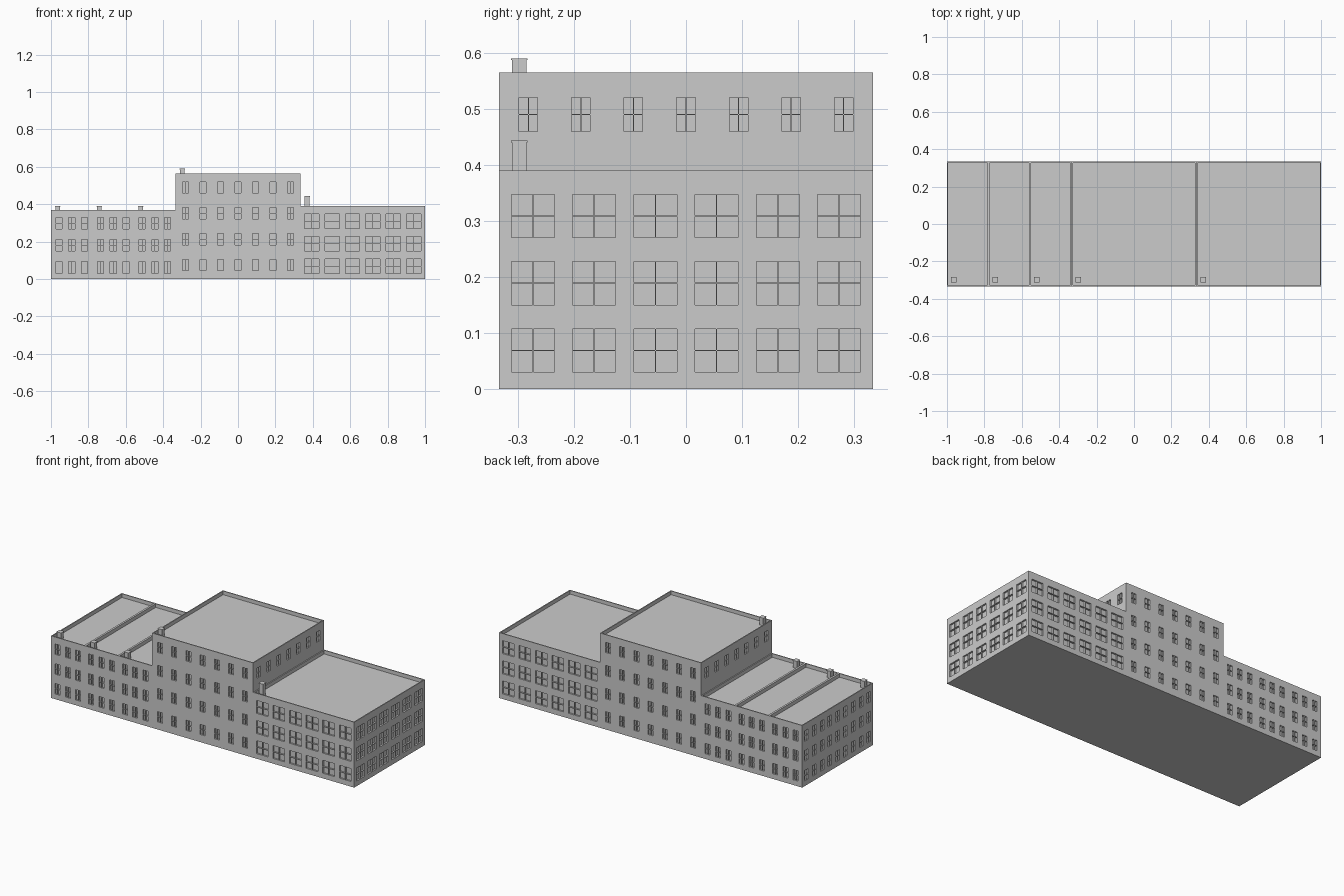
import bpy, bmesh
from mathutils import Vector

if "Cube" in bpy.data.objects:
    bpy.data.objects.remove(bpy.data.objects["Cube"])

D = 1 / 3          # half depth of the building
WALL = 0.006       # parapet thickness
SINK = 0.022       # roof recess below the parapet
REVEAL = 0.010     # window recess
BAR = 0.002        # glazing bar width
UP = Vector((0, 0, 1))


def new_object(name, bm):
    bmesh.ops.remove_doubles(bm, verts=bm.verts, dist=1e-5)
    mesh = bpy.data.meshes.new(name)
    bm.to_mesh(mesh)
    bm.free()
    bpy.context.collection.objects.link(bpy.data.objects.new(name, mesh))


def quad(bm, pts):
    bm.faces.new([bm.verts.new(p) for p in pts])


def spans(count, pitch, size, middle):
    """Window intervals centred on middle."""
    first = middle - pitch * (count - 1) / 2
    return [(first + i * pitch - size / 2, first + i * pitch + size / 2) for i in range(count)]


def facade(bm, origin, along, width, height, cols, rows):
    """Wall with recessed windows and cross-shaped glazing bars."""
    along = Vector(along)
    inward = UP.cross(along)

    def at(u, z, d=0.0):
        return Vector(origin) + along * u + UP * z + inward * d

    def rect(u0, u1, z0, z1, d=0.0):
        quad(bm, [at(u0, z0, d), at(u1, z0, d), at(u1, z1, d), at(u0, z1, d)])

    def reveal(u0, u1, z0, z1, d0, d1):
        c = [(u0, z0), (u1, z0), (u1, z1), (u0, z1)]
        for (a, b), (e, f) in zip(c, c[1:] + c[:1]):
            quad(bm, [at(a, b, d0), at(e, f, d0), at(e, f, d1), at(a, b, d1)])

    us = [0] + [v for c in cols for v in c] + [width]
    zs = [0] + [v for r in rows for v in r] + [height]
    for i, (u0, u1) in enumerate(zip(us, us[1:])):
        for j, (z0, z1) in enumerate(zip(zs, zs[1:])):
            if not (i % 2 and j % 2):
                rect(u0, u1, z0, z1)
                continue
            um, zm, b = (u0 + u1) / 2, (z0 + z1) / 2, BAR / 2
            # four panes around the bars
            for a0, a1 in ((u0, um - b), (um + b, u1)):
                for c0, c1 in ((z0, zm - b), (zm + b, z1)):
                    reveal(a0, a1, c0, c1, 0, REVEAL)
                    rect(a0, a1, c0, c1, REVEAL)
            rect(um - b, um + b, z0, z1)
            rect(u0, um - b, zm - b, zm + b)
            rect(um + b, u1, zm - b, zm + b)


def block(name, x0, x1, h, front, rows, left=((), ()), right=((), ())):
    """Closed house body: four facades, base, parapet and sunken roof."""
    bm = bmesh.new()
    w = x1 - x0
    facade(bm, (x0, -D, 0), (1, 0, 0), w, h, front, rows)
    facade(bm, (x1, D, 0), (-1, 0, 0), w, h, front, rows)
    facade(bm, (x0, D, 0), (0, -1, 0), 2 * D, h, *left)
    facade(bm, (x1, -D, 0), (0, 1, 0), 2 * D, h, *right)

    def ring(t, z):
        return [Vector(p) for p in ((x0 + t, -D + t, z), (x1 - t, -D + t, z),
                                    (x1 - t, D - t, z), (x0 + t, D - t, z))]
    quad(bm, ring(0, 0)[::-1])
    rings = [ring(0, h), ring(WALL, h), ring(WALL, h - SINK)]
    for a, b in zip(rings, rings[1:]):
        for k in range(4):
            n = (k + 1) % 4
            quad(bm, [a[k], a[n], b[n], b[k]])
    quad(bm, rings[-1])
    new_object(name, bm)


def chimney(name, x0, roof, top):
    """Square stack with a thin overhanging cap."""
    bm = bmesh.new()
    for size, z0, z1 in ((0.025, roof - SINK, top - 0.003), (0.030, top - 0.003, top)):
        part = bmesh.ops.create_cube(bm, size=1)["verts"]
        bmesh.ops.scale(bm, vec=(size, size, z1 - z0), verts=part)
        bmesh.ops.translate(bm, vec=(x0 + 0.036, -D + 0.036, (z0 + z1) / 2), verts=part)
    new_object(name, bm)


# three narrow houses on the left
W = 2 / 9
low_rows = spans(3, 0.118, 0.062, 0.180)
for i in range(3):
    x0 = -1 + i * W
    side = (spans(9, 0.0735, 0.033, D), low_rows) if i == 0 else ((), ())
    block(f"narrow_house_{i + 1}", x0, x0 + W, 0.37, spans(3, 0.068, 0.033, W / 2), low_rows, left=side)
    chimney(f"narrow_chimney_{i + 1}", x0, 0.37, 0.392)

# tall middle house, side windows only above the neighbours
tall_cols = spans(7, 0.0937, 0.033, D)
tall_rows = spans(4, 0.138, 0.061, 0.2825)
top_side = (tall_cols, tall_rows[-1:])
block("tall_house", -D, D, 0.565, tall_cols, tall_rows, left=top_side, right=top_side)
chimney("tall_chimney", -D, 0.565, 0.59)

# wide right house with large windows
big_cols = spans(6, 0.1092, 0.077, D)
big_rows = spans(3, 0.12, 0.077, 0.189)
block("wide_house", D, 1, 0.39, big_cols, big_rows, right=(big_cols, big_rows))
chimney("wide_chimney", D, 0.39, 0.443)
